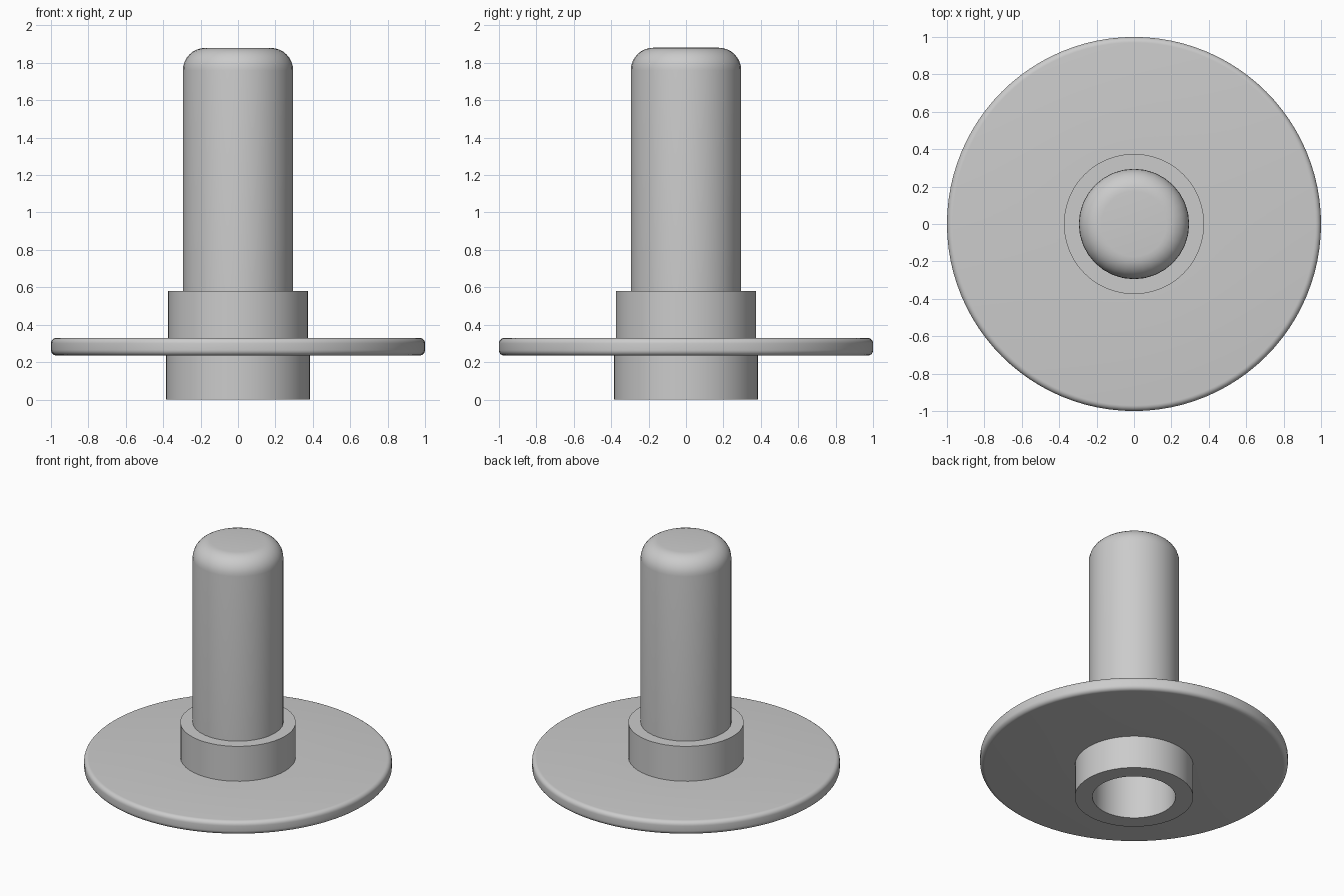
import bpy, bmesh
from math import sin, cos, pi

if "Cube" in bpy.data.objects:
    bpy.data.objects.remove(bpy.data.objects["Cube"])

# Single plain grey material
grey = bpy.data.materials.new("light_grey")
grey.use_nodes = True
grey.diffuse_color = (0.6, 0.6, 0.6, 1)
grey.node_tree.nodes["Principled BSDF"].inputs["Base Color"].default_value = (0.6, 0.6, 0.6, 1)


def arc(radius, height, size, start, end, steps=6):
    """Rounded corner in the profile plane, centred on (radius, height)."""
    angles = [start + (end - start) * i / steps for i in range(steps + 1)]
    return [(radius + size * cos(a), height + size * sin(a)) for a in angles]


def lathe(name, profile, sides):
    """Revolve a (radius, height) profile around z."""
    bm = bmesh.new()
    verts = [bm.verts.new((r, 0, z)) for r, z in profile]
    edges = [bm.edges.new(pair) for pair in zip(verts, verts[1:])]
    bmesh.ops.spin(bm, geom=verts + edges, cent=(0, 0, 0), axis=(0, 0, 1),
                   angle=2 * pi, steps=sides)
    bmesh.ops.remove_doubles(bm, verts=bm.verts, dist=0.0001)
    bmesh.ops.recalc_face_normals(bm, faces=bm.faces)
    mesh = bpy.data.meshes.new(name)
    bm.to_mesh(mesh)
    bm.free()
    mesh.materials.append(grey)
    obj = bpy.data.objects.new(name, mesh)
    bpy.context.collection.objects.link(obj)
    bpy.ops.object.select_all(action="DESELECT")
    obj.select_set(True)
    bpy.context.view_layer.objects.active = obj
    bpy.ops.object.shade_smooth_by_angle(angle=pi / 6)
    return obj


bore = 0.27

# Wide thin disc with a softened rim
lathe("flange_disc", [(bore, 0.235)] + arc(0.97, 0.265, 0.03, -pi / 2, 0)
      + arc(0.97, 0.3, 0.03, 0, pi / 2) + [(bore, 0.33), (bore, 0.235)], 96)

# Hollow hub below the disc
lathe("lower_hub", [(bore, 0.235), (bore, 0), (0.385, 0), (0.385, 0.235), (bore, 0.235)], 48)

# Collar above the disc
lathe("upper_collar", [(bore, 0.33), (0.375, 0.33), (0.375, 0.58), (bore, 0.58), (bore, 0.33)], 48)

# Round-topped shaft closing the bore
lathe("shaft", [(0, 0.58), (0.295, 0.58)] + arc(0.175, 1.76, 0.12, 0, pi / 2, 8)
      + [(0, 1.88)], 32)
